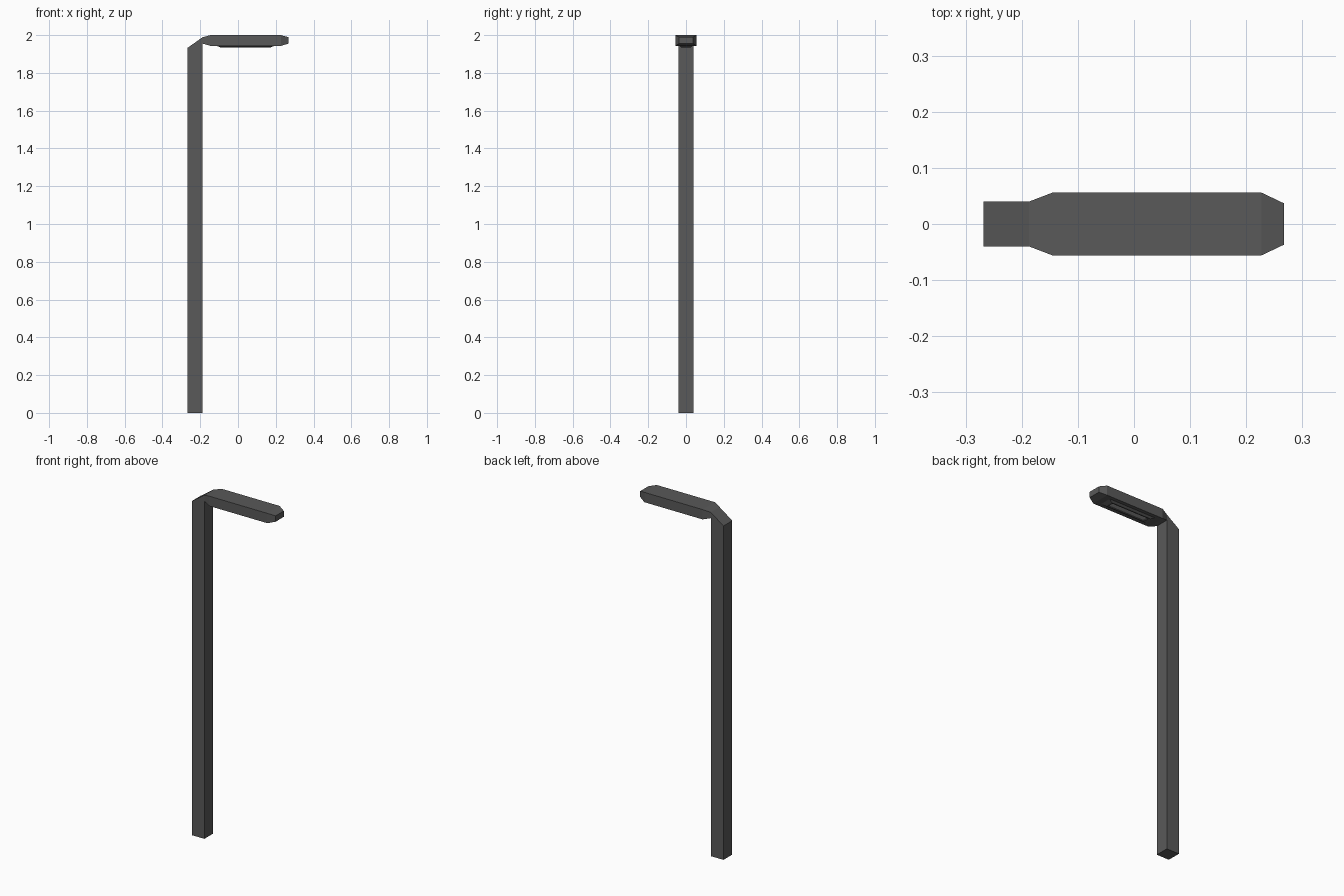
import bpy, bmesh

if "Cube" in bpy.data.objects:
    bpy.data.objects.remove(bpy.data.objects["Cube"])


def material(name, v):
    m = bpy.data.materials.new(name)
    m.diffuse_color = (v, v, v, 1)
    m.use_nodes = True
    m.node_tree.nodes["Principled BSDF"].inputs["Base Color"].default_value = m.diffuse_color
    return m


def loft(name, rings, mat):
    """Skin a list of 4-corner rings, cap both ends, merge shared corners."""
    bm = bmesh.new()
    loops = [[bm.verts.new(p) for p in r] for r in rings]
    for a, b in zip(loops, loops[1:]):
        for i in range(4):
            j = (i + 1) % 4
            bm.faces.new((a[i], a[j], b[j], b[i]))
    bm.faces.new(loops[0][::-1])
    bm.faces.new(loops[-1])
    bmesh.ops.remove_doubles(bm, verts=bm.verts, dist=1e-5)
    bmesh.ops.recalc_face_normals(bm, faces=bm.faces)
    me = bpy.data.meshes.new(name)
    bm.to_mesh(me)
    bm.free()
    me.materials.append(mat)
    ob = bpy.data.objects.new(name, me)
    bpy.context.collection.objects.link(ob)
    return ob


def section(outer, inner, w):
    """Cross-section from its outer (back/top) and inner (front/bottom) edge."""
    (ox, oz), (ix, iz) = outer, inner
    return [(ox, -w, oz), (ox, w, oz), (ix, w, iz), (ix, -w, iz)]


def flat_ring(x0, x1, w, z):
    return [(x0, -w, z), (x1, -w, z), (x1, w, z), (x0, w, z)]


dark = material("dark_metal", 0.1)
pale = material("lamp_glass", 0.4)

# Post, mitred elbow and lamp head as one continuous skin
L, R = -0.268, -0.187
loft("post_and_head", [
    section((L, 0), (R, 0), 0.040),
    section((L, 1.932), (R, 1.955), 0.040),
    section((R, 1.989), (R, 1.955), 0.040),
    section((-0.145, 2.0), (-0.145, 1.943), 0.056),
    section((0.227, 2.0), (0.227, 1.943), 0.056),
    section((0.267, 1.989), (0.267, 1.955), 0.037),
], dark)

# Raised bezel under the head, with a shallow recess
loft("lamp_bezel", [
    flat_ring(-0.115, 0.195, 0.036, 1.944),
    flat_ring(-0.090, 0.170, 0.024, 1.934),
    flat_ring(-0.080, 0.160, 0.018, 1.934),
    flat_ring(-0.076, 0.156, 0.015, 1.939),
], dark)

# Light panel inside the recess
loft("light_panel", [
    flat_ring(-0.077, 0.157, 0.016, 1.940),
    flat_ring(-0.077, 0.157, 0.016, 1.938),
], pale)
